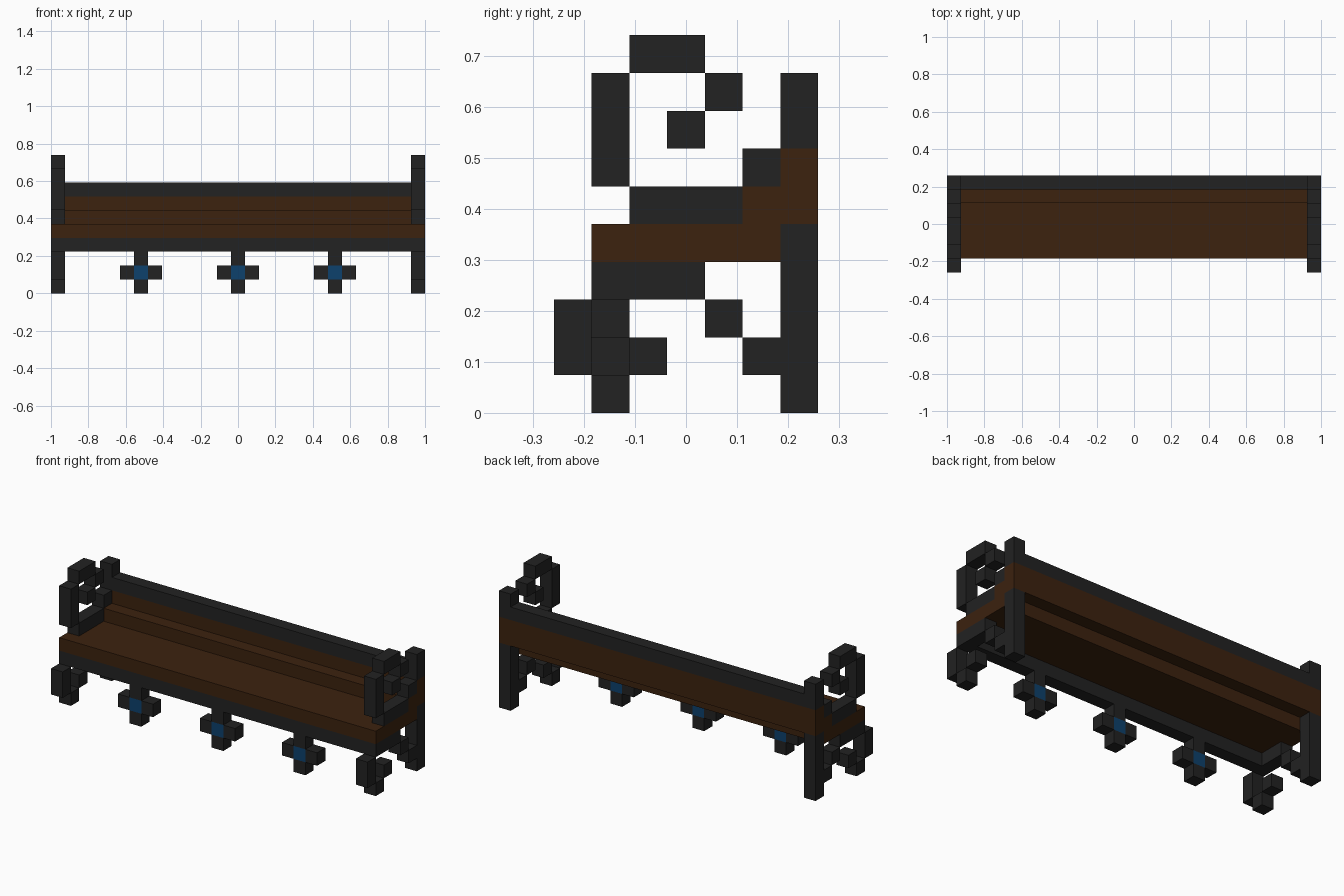
import bpy
import bmesh
from mathutils import Vector

cube = bpy.data.objects.get("Cube")
if cube:
    bpy.data.objects.remove(cube, do_unlink=True)

U = 2 / 27          # edge of one block
HALF = 13.5         # half length in blocks
DEPTH = 7           # depth in blocks


def make_material(name, colour):
    mat = bpy.data.materials.new(name)
    mat.use_nodes = True
    mat.diffuse_color = (*colour, 1)
    bsdf = mat.node_tree.nodes["Principled BSDF"]
    bsdf.inputs["Base Color"].default_value = (*colour, 1)
    bsdf.inputs["Roughness"].default_value = 0.9
    return mat


MATERIALS = {
    "#": make_material("dark iron", (0.016, 0.016, 0.016)),
    "w": make_material("brown wood", (0.045, 0.016, 0.0045)),
    "b": make_material("blue gem", (0.004, 0.052, 0.15)),
}
KEYS = list(MATERIALS)


def extrude_pattern(name, rows, origin, across, along, length):
    """Extrude a block pattern (top row first) along an axis, outer faces only."""
    up = Vector((0, 0, 1))
    cells = {(c, r): ch for r, row in enumerate(reversed(rows))
             for c, ch in enumerate(row) if ch != "."}
    bm = bmesh.new()

    def quad(corners, ch):
        face = bm.faces.new([bm.verts.new((Vector(origin) + across * c + up * r
                                           + along * d) * U) for c, r, d in corners])
        face.material_index = KEYS.index(ch)

    for (c, r), ch in cells.items():
        ring = [(c, r), (c + 1, r), (c + 1, r + 1), (c, r + 1)]
        quad([(*p, 0) for p in ring], ch)
        quad([(*p, length) for p in ring], ch)
        sides = [(c, r - 1), (c + 1, r), (c, r + 1), (c - 1, r)]
        for i, neighbour in enumerate(sides):
            if neighbour not in cells:
                a, b = ring[i], ring[(i + 1) % 4]
                quad([(*a, 0), (*b, 0), (*b, length), (*a, length)], ch)
    bmesh.ops.remove_doubles(bm, verts=bm.verts, dist=U / 100)
    bmesh.ops.recalc_face_normals(bm, faces=bm.faces)
    mesh = bpy.data.meshes.new(name)
    bm.to_mesh(mesh)
    bm.free()
    for mat in MATERIALS.values():
        mesh.materials.append(mat)
    obj = bpy.data.objects.new(name, mesh)
    bpy.context.collection.objects.link(obj)
    return obj


X, Y = Vector((1, 0, 0)), Vector((0, 1, 0))

# Scrolled end frames, front of the bench on the left of the pattern
END_FRAME = [
    "..##...",
    ".#..#.#",
    ".#.#..#",
    ".#...#w",
    "..###ww",
    ".wwwww#",
    ".###..#",
    "#...#.#",
    "#.#..##",
    ".#....#",
]
for side, start in (("right", -HALF), ("left", HALF - 1)):
    extrude_pattern(side + "_end_frame", END_FRAME, (start, -DEPTH / 2, 0), Y, X, 1)

# Seat, stepped backrest, top rail and front rail between the ends
BENCH_PROFILE = [
    "......#",
    "......w",
    ".....ww",
    ".wwwww.",
    ".#.....",
]
extrude_pattern("seat_and_backrest", BENCH_PROFILE,
                (1 - HALF, -DEPTH / 2, 3), Y, X, 2 * HALF - 2)

# Cross-shaped front feet with blue centres
FOOT = [
    ".#.",
    "#b#",
    ".#.",
]
for label, x in (("right", -7), ("middle", 0), ("left", 7)):
    extrude_pattern(label + "_cross_foot", FOOT, (x - 1.5, 1 - DEPTH / 2, 0), X, Y, 1)
